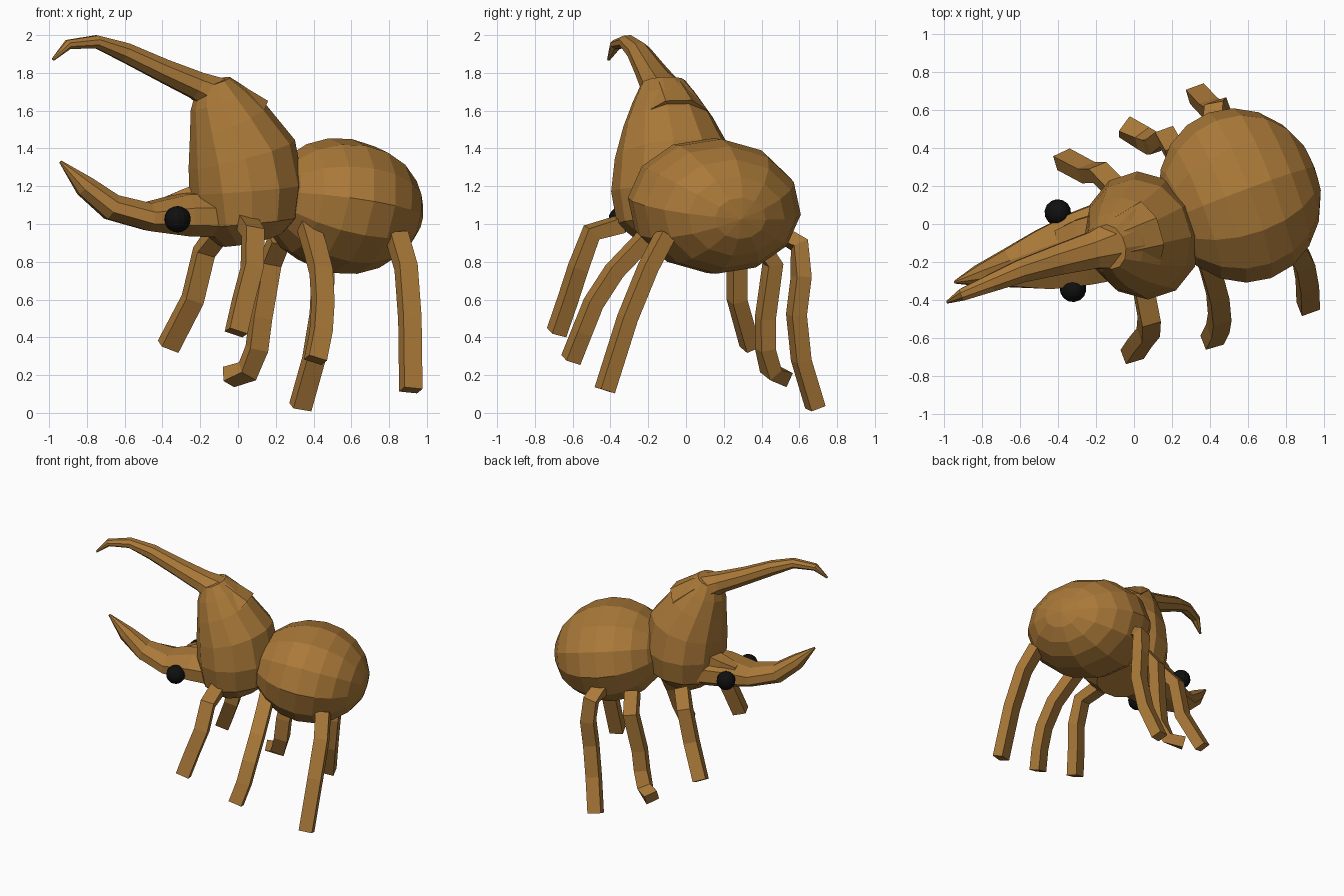
import bpy, bmesh, math
from mathutils import Vector, Matrix

def mat(name, col):
    m = bpy.data.materials.new(name)
    m.diffuse_color = (*col, 1)
    return m

SHELL = mat("brown_shell", (0.40, 0.19, 0.04))
BLACK = mat("black_eye", (0.005, 0.005, 0.005))
SIDE = Vector((-0.31, 0.94, 0.06)).normalized()    # across the body
BACK = Vector((0.94, 0.33, -0.12)).normalized()    # along the body

def finish(name, bm, m):
    bmesh.ops.recalc_face_normals(bm, faces=bm.faces)
    me = bpy.data.meshes.new(name)
    bm.to_mesh(me)
    bm.free()
    me.materials.append(m)
    ob = bpy.data.objects.new(name, me)
    bpy.context.collection.objects.link(ob)
    return ob

def loft(name, rings, side, n):
    """Skin rings (x, y, z, side radius, other radius) along their path."""
    bm = bmesh.new()
    pts = [Vector(r[:3]) for r in rings]
    loops = []
    for i, r in enumerate(rings):
        t = (pts[min(i + 1, len(pts) - 1)] - pts[max(i - 1, 0)]).normalized()
        a = (side - t * side.dot(t)).normalized()
        b = t.cross(a)
        loop = []
        for k in range(n):
            w = 2 * math.pi * (k + 0.5) / n
            loop.append(bm.verts.new(pts[i] + a * r[3] * math.cos(w) + b * r[4] * math.sin(w)))
        loops.append(loop)
    for p, q in zip(loops, loops[1:]):
        for k in range(n):
            bm.faces.new((p[k], p[(k + 1) % n], q[(k + 1) % n], q[k]))
    bm.faces.new(loops[0])
    bm.faces.new(loops[-1])
    return finish(name, bm, SHELL)

def ball(name, centre, radii, axis, m, seg, ring):
    bm = bmesh.new()
    bmesh.ops.create_uvsphere(bm, u_segments=seg, v_segments=ring, radius=1)
    z = Vector(axis).normalized()
    side = Vector((-0.31, 0.94, -0.06))
    x = (side - z * side.dot(z)).normalized()
    y = z.cross(x)
    rot = Matrix((x, y, z)).transposed().to_4x4()
    bm.transform(Matrix.Translation(centre) @ rot @ Matrix.Diagonal((*radii, 1)))
    return finish(name, bm, m)

# abdomen
ball("abdomen", (0.555, 0.15, 1.095), (0.465, 0.36, 0.425), (0.92, 0.34, -0.16), SHELL, 12, 10)

# thorax rising to the upper horn
loft("thorax", [
    (0.07, -0.05, 0.92, 0.20, 0.17),
    (0.05, -0.06, 1.01, 0.31, 0.27),
    (0.045, -0.06, 1.18, 0.34, 0.30),
    (0.02, -0.07, 1.37, 0.31, 0.29),
    (-0.05, -0.095, 1.54, 0.24, 0.22),
    (-0.10, -0.11, 1.66, 0.175, 0.16),
    (-0.13, -0.12, 1.75, 0.12, 0.09)], SIDE, 12)

# upper horn
loft("upper_horn", [
    (0.05, -0.06, 1.55, 0.19, 0.15),
    (-0.08, -0.10, 1.67, 0.15, 0.11),
    (-0.22, -0.14, 1.735, 0.105, 0.078),
    (-0.40, -0.19, 1.815, 0.085, 0.065),
    (-0.60, -0.25, 1.91, 0.065, 0.055),
    (-0.75, -0.31, 1.965, 0.05, 0.037),
    (-0.90, -0.37, 1.95, 0.035, 0.027),
    (-0.98, -0.41, 1.87, 0.008, 0.008)], SIDE, 8)

# head and lower horn
loft("head_and_lower_horn", [
    (0.00, -0.05, 1.05, 0.24, 0.13),
    (-0.28, -0.13, 1.05, 0.21, 0.12),
    (-0.48, -0.19, 1.04, 0.17, 0.08),
    (-0.67, -0.235, 1.09, 0.105, 0.075),
    (-0.81, -0.27, 1.20, 0.06, 0.06),
    (-0.94, -0.305, 1.33, 0.008, 0.008)], SIDE, 8)
loft("head_bump", [
    (-0.16, -0.02, 1.17, 0.10, 0.07),
    (-0.29, -0.05, 1.14, 0.09, 0.05),
    (-0.40, -0.08, 1.11, 0.06, 0.03)], SIDE, 5)

# eyes
for name, c in (("right_eye", (-0.32, -0.34, 1.025)), ("left_eye", (-0.40, 0.06, 1.06))):
    ball(name, c, (0.07, 0.07, 0.07), (0, 0, 1), BLACK, 14, 10)

# legs, square in section
LEGS = {
    "front_right_leg": [(0.05, -0.34, 1.00), (0.08, -0.50, 0.955), (0.075, -0.57, 0.77),
                        (0.03, -0.625, 0.60), (-0.01, -0.685, 0.425)],
    "middle_right_leg": [(0.37, -0.14, 1.00), (0.41, -0.27, 0.865), (0.44, -0.38, 0.75),
                         (0.45, -0.49, 0.58), (0.44, -0.55, 0.43), (0.41, -0.61, 0.28)],
    "back_right_leg": [(0.84, -0.11, 0.94), (0.89, -0.20, 0.77), (0.91, -0.31, 0.50),
                       (0.915, -0.43, 0.12)],
    "front_left_leg": [(-0.10, 0.19, 0.96), (-0.18, 0.27, 0.85), (-0.24, 0.27, 0.60),
                       (-0.37, 0.34, 0.35)],
    "middle_left_leg": [(0.22, 0.37, 0.92), (0.17, 0.46, 0.79), (0.12, 0.42, 0.50),
                        (0.10, 0.42, 0.34), (0.05, 0.45, 0.22), (-0.05, 0.51, 0.19)],
    "back_left_leg": [(0.41, 0.50, 0.95), (0.43, 0.60, 0.89), (0.45, 0.61, 0.72),
                      (0.44, 0.585, 0.52), (0.40, 0.61, 0.28), (0.33, 0.685, 0.03)],
}
for name, path in LEGS.items():
    loft(name, [(*p, 0.072, 0.058) for p in path], BACK, 4)
